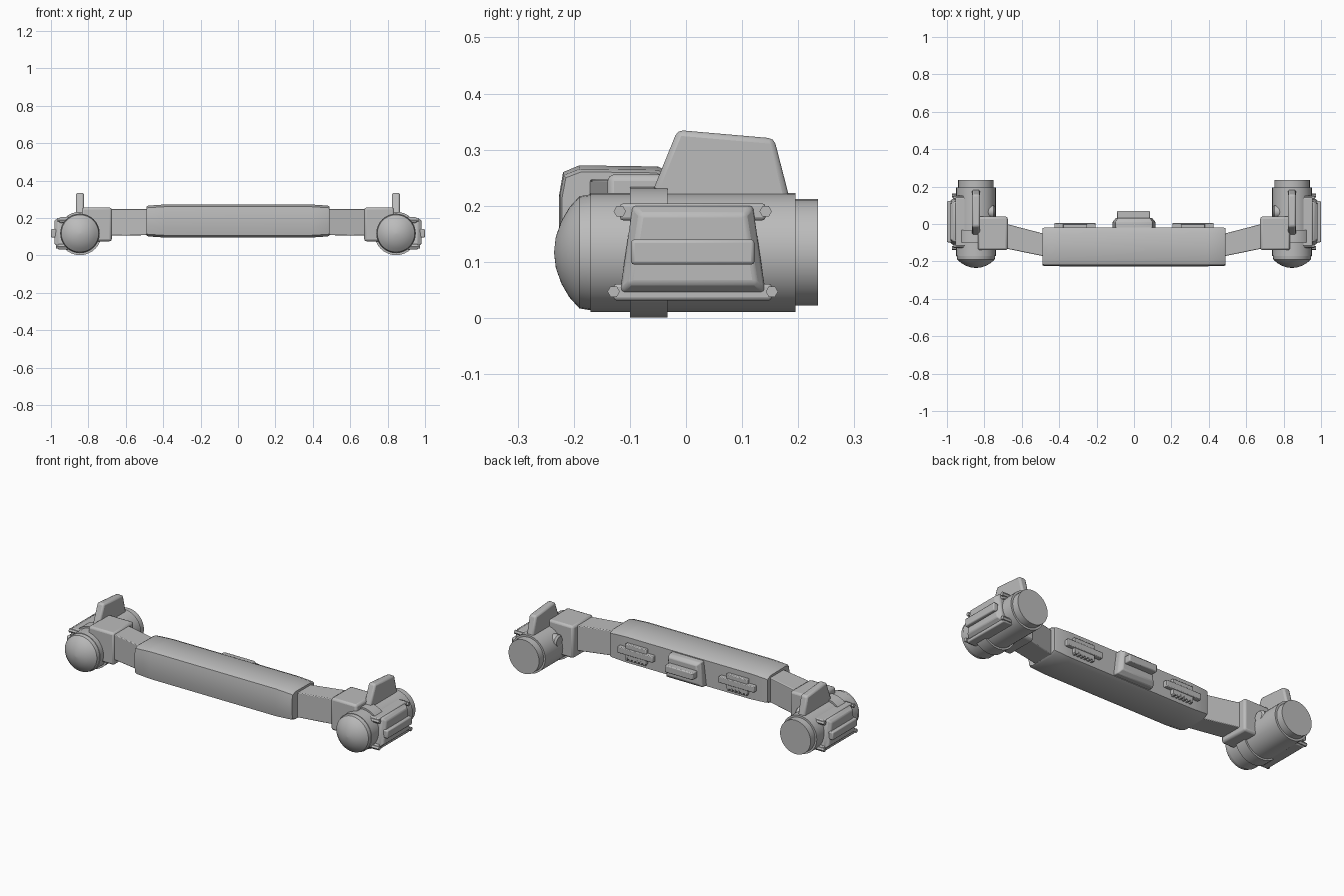
import bpy, bmesh
from math import sin, cos, tau, radians

cube = bpy.data.objects.get("Cube")
if cube:
    bpy.data.objects.remove(cube, do_unlink=True)

grey = bpy.data.materials.new("hull_grey")
grey.use_nodes = True
colour = (0.5, 0.5, 0.5, 1)
grey.diffuse_color = colour
grey.node_tree.nodes["Principled BSDF"].inputs["Base Color"].default_value = colour


def loft(name, rings, bevel=0.0, segments=2):
    """Skin a list of equal-length point rings and cap both ends."""
    bm = bmesh.new()
    loops = [[bm.verts.new(p) for p in ring] for ring in rings]
    n = len(loops[0])
    for a, b in zip(loops, loops[1:]):
        for i in range(n):
            j = (i + 1) % n
            bm.faces.new((a[i], a[j], b[j], b[i]))
    bm.faces.new(loops[0])
    bm.faces.new(loops[-1])
    bmesh.ops.recalc_face_normals(bm, faces=bm.faces)
    mesh = bpy.data.meshes.new(name)
    bm.to_mesh(mesh)
    bm.free()
    mesh.materials.append(grey)
    ob = bpy.data.objects.new(name, mesh)
    bpy.context.collection.objects.link(ob)
    if bevel:
        mod = ob.modifiers.new("bevel", "BEVEL")
        mod.width, mod.segments = bevel, segments
    bpy.ops.object.select_all(action="DESELECT")
    ob.select_set(True)
    bpy.context.view_layer.objects.active = ob
    bpy.ops.object.shade_smooth_by_angle(angle=radians(35))
    return ob


def box(name, x, y, z, bevel=0.0):
    ring = lambda h: [(x[0], y[0], h), (x[1], y[0], h), (x[1], y[1], h), (x[0], y[1], h)]
    return loft(name, [ring(z[0]), ring(z[1])], bevel)


def lathe_y(name, cx, cz, profile, sides=32):
    """Turn (y, radius) pairs about an axis along y."""
    return loft(name, [[(cx + r * cos(tau * i / sides), y, cz + r * sin(tau * i / sides))
                        for i in range(sides)] for y, r in profile])


def lathe_x(name, cy, cz, profile, sides):
    """Turn (x, radius) pairs about an axis along x."""
    return loft(name, [[(x, cy + r * cos(tau * i / sides), cz + r * sin(tau * i / sides))
                        for i in range(sides)] for x, r in profile])


def trapezoid(c, z0, z1, low, high):
    return [(c - low, z0), (c + low, z0), (c + high, z1), (c - high, z1)]


# Central beam: rounded section, narrowing in height at both ends
section = [(-0.226, 0.15), (-0.226, 0.22), (-0.219, 0.26), (-0.19, 0.272),
           (-0.05, 0.27), (-0.018, 0.255), (-0.018, 0.112), (-0.05, 0.097),
           (-0.19, 0.095), (-0.219, 0.107)]
ends = [(0.49, 0.95, 0.87), (0.48, 0.99, 0.93), (0.39, 1, 1)]
stations = [(-x, a, b) for x, a, b in ends] + [(x, a, b) for x, a, b in reversed(ends)]
loft("central_beam", [[(x, -0.12 + (y + 0.12) * a, 0.183 + (z - 0.183) * b)
                       for y, z in section] for x, a, b in stations])

# Raised console on the rear of the beam
base = trapezoid(0, 0.115, 0.25, 0.115, 0.098)
face = trapezoid(0, 0.135, 0.238, 0.098, 0.085)
loft("rear_console", [[(x, y, z) for x, z in ring]
                      for y, ring in ((-0.03, base), (0.012, base), (0.032, face))], 0.005)
box("rear_console_ridge", (-0.09, 0.085), (0.02, 0.07), (0.17, 0.21), 0.005)

for side, s in (("left", 1), ("right", -1)):
    def span(a, b):
        return tuple(sorted((s * a, s * b)))

    # Rear vent plates with a toothed lower edge
    box(side + "_vent_bar", span(0.205, 0.425), (-0.03, 0.006), (0.165, 0.2), 0.004)
    box(side + "_vent_block", span(0.25, 0.38), (-0.03, 0.0), (0.14, 0.225), 0.004)
    for i in range(6):
        x = 0.255 + i * 0.022
        box(side + "_vent_tooth", span(x, x + 0.011), (-0.03, 0.001), (0.132, 0.15))

    # Swept arm and bracket
    loft(side + "_arm", [[(s * x, y0, z0), (s * x, y1, z0), (s * x, y1, z1), (s * x, y0, z1)]
                         for x, y0, y1, z0, z1 in ((0.47, -0.175, -0.055, 0.108, 0.247),
                                                   (0.7, -0.128, 0.005, 0.105, 0.247))], 0.004)
    box(side + "_bracket", span(0.675, 0.835), (-0.14, 0.04), (0.075, 0.256), 0.012)

    # Pod: shell, nose, strap and rear plug
    cx, cz = s * 0.845, 0.117
    lathe_y(side + "_pod_shell", cx, cz, [(-0.17, 0.106), (0.195, 0.106)])
    lathe_y(side + "_pod_nose", cx, cz, [(-0.165, 0.104), (-0.19, 0.1), (-0.208, 0.08),
                                         (-0.222, 0.056), (-0.232, 0.028), (-0.235, 0.002)])
    lathe_y(side + "_pod_strap", cx, cz, [(-0.1, 0.116), (-0.033, 0.116)])
    lathe_y(side + "_pod_plug", cx, cz, [(0.18, 0.095), (0.235, 0.095)])
    lathe_x(side + "_pod_boss", 0.065, 0.165, [(s * 0.8, 0.035), (s * 0.752, 0.035),
                                               (s * 0.742, 0.026)], 16)

    # Top fin
    fin = [(-0.07, 0.2), (-0.015, 0.335), (0.157, 0.32), (0.188, 0.2)]
    loft(side + "_fin", [[(s * x, y, z) for y, z in fin] for x in (0.823, 0.866)], 0.01)

    # Outer side panel with a central ridge
    outer = trapezoid(0.012, 0.045, 0.2, 0.13, 0.107)
    inner = trapezoid(0.012, 0.062, 0.185, 0.113, 0.093)
    loft(side + "_side_panel", [[(s * x, y, z) for y, z in ring]
                                for x, ring in ((0.89, outer), (0.962, outer), (0.982, inner))], 0.006)
    box(side + "_panel_ridge", span(0.97, 1.0), (-0.098, 0.122), (0.095, 0.14), 0.006)

    # Rails above and below the panel, ending in six-sided bolts
    for level, z, half, x in (("upper", 0.19, 0.13, 0.955), ("lower", 0.047, 0.141, 0.962)):
        box(side + "_" + level + "_rail", span(0.88, x), (0.012 - half, 0.012 + half),
            (z - 0.016, z + 0.014), 0.006)
        for e in (-1, 1):
            lathe_x(side + "_" + level + "_bolt", 0.012 + e * half, z,
                    [(s * 0.9, 0.011), (s * (x + 0.01), 0.011)], 6)
